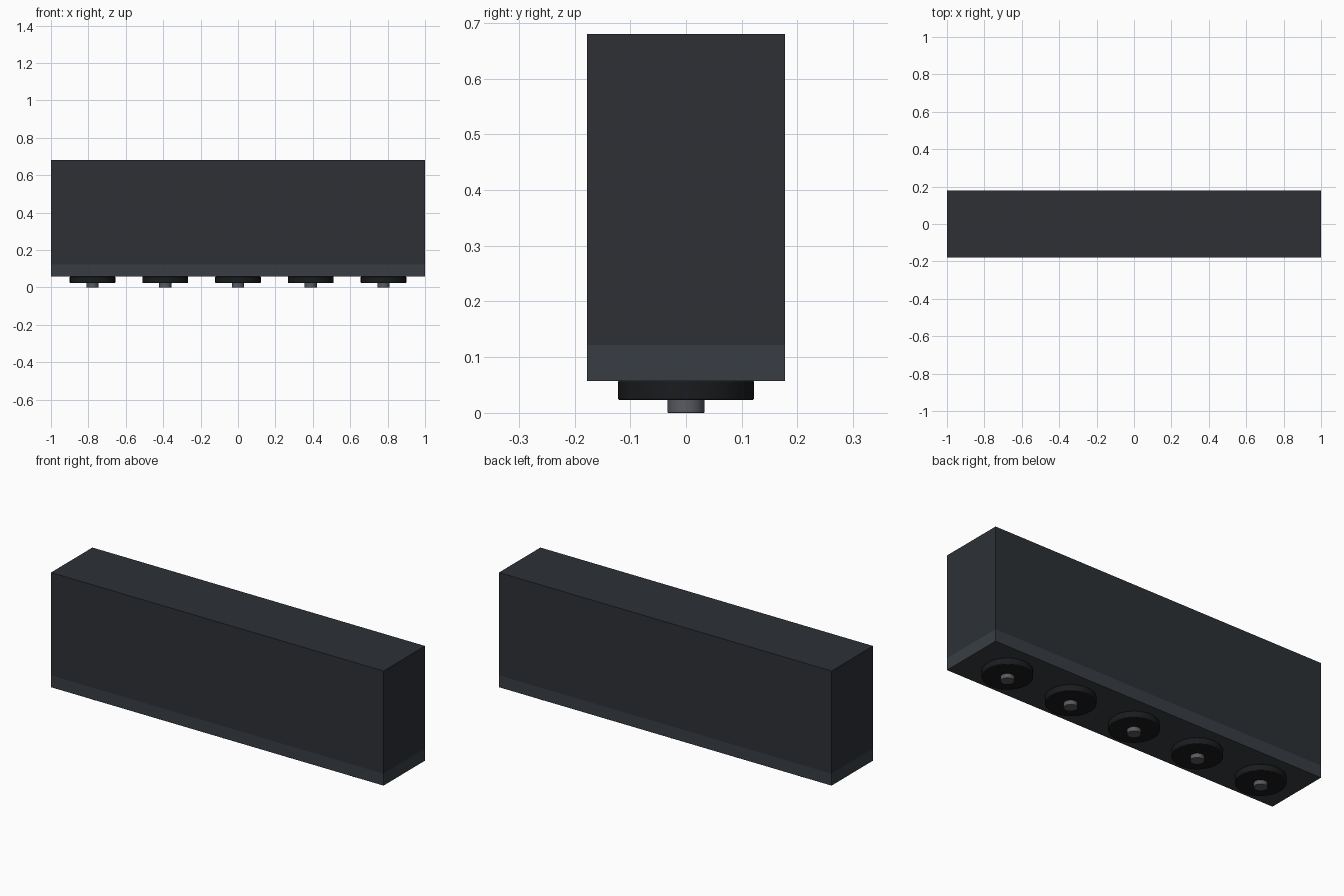
import bpy, math

if "Cube" in bpy.data.objects:
    bpy.data.objects.remove(bpy.data.objects["Cube"])

def material(name, rgb):
    m = bpy.data.materials.new(name)
    m.diffuse_color = (*rgb, 1)
    m.use_nodes = True
    m.node_tree.nodes["Principled BSDF"].inputs["Base Color"].default_value = m.diffuse_color
    return m

BODY = material("dark_shell", (0.026, 0.030, 0.036))
TRIM = material("slate_trim", (0.040, 0.048, 0.056))
RUBBER = material("black_rubber", (0.010, 0.011, 0.013))
METAL = material("grey_metal", (0.10, 0.105, 0.12))

def box(name, z0, z1, mat):
    bpy.ops.mesh.primitive_cube_add(size=1, location=(0, 0, (z0 + z1) / 2))
    o = bpy.context.object
    o.name = name
    o.scale = (2.0, 0.356, z1 - z0)
    bpy.ops.object.transform_apply(location=False, rotation=False, scale=True)
    o.data.materials.append(mat)
    return o

def disc(name, x, radius, z0, z1, mat, bevel):
    bpy.ops.mesh.primitive_cylinder_add(vertices=32, radius=radius, depth=z1 - z0,
                                        location=(x, 0, (z0 + z1) / 2))
    o = bpy.context.object
    o.name = name
    o.data.materials.append(mat)
    bpy.ops.object.shade_smooth_by_angle(angle=math.radians(40))
    b = o.modifiers.new("soft_rim", 'BEVEL')
    b.width = bevel
    b.segments = 2
    b.limit_method = 'ANGLE'
    return o

# Main block and the flush trim band beneath it
box("body", 0.122, 0.68, BODY)
box("base_trim", 0.057, 0.122, TRIM)

# Row of five round feet, each with a small centre pin
for i in range(5):
    x = (i - 2) * 0.389
    disc(f"foot_pad_{i + 1}", x, 0.122, 0.023, 0.058, RUBBER, 0.003)
    disc(f"foot_pin_{i + 1}", x, 0.033, 0.0, 0.024, METAL, 0.001)
